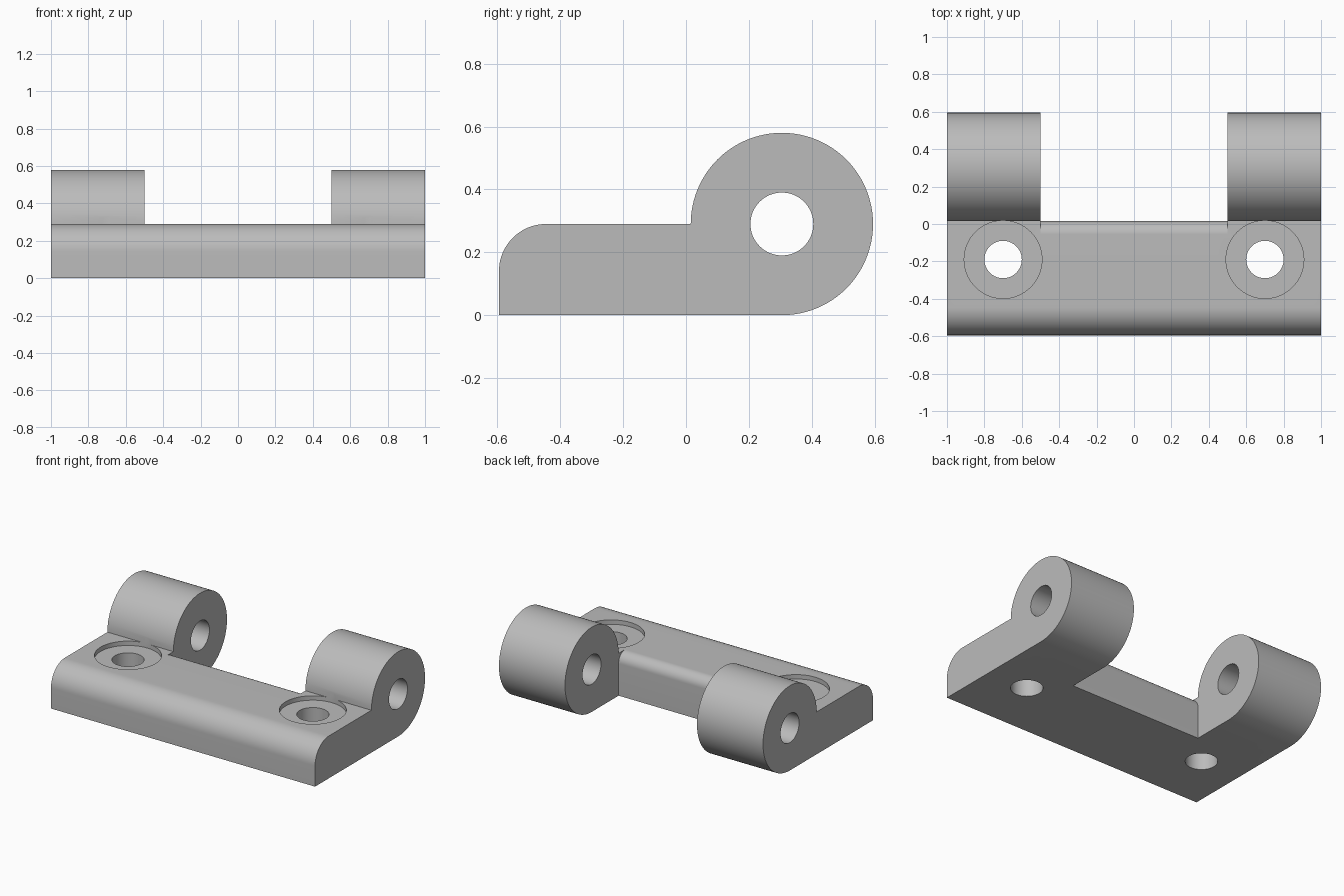
import bpy
import bmesh
from math import sin, cos, pi, radians

cube = bpy.data.objects.get("Cube")
if cube:
    bpy.data.objects.remove(cube, do_unlink=True)

HEIGHT = 0.29       # plate thickness, also knuckle radius
HALF_DEPTH = 0.595
PIN_Y = HALF_DEPTH - HEIGHT
BACK = PIN_Y - HEIGHT
FRONT_R = 0.15      # front edge rounding
BACK_R = 0.07       # rounding between the knuckles

metal = bpy.data.materials.new("light grey metal")
metal.use_nodes = True
GREY = (0.5, 0.5, 0.5, 1)
metal.diffuse_color = GREY
metal.node_tree.nodes["Principled BSDF"].inputs["Base Color"].default_value = GREY


def arc(cy, cz, r, start, end, steps):
    """Points on an arc in the y-z plane, angles in degrees."""
    angles = [radians(start + (end - start) * i / steps) for i in range(steps + 1)]
    return [(cy + r * cos(a), cz + r * sin(a)) for a in angles]


def extrude_profile(name, points, half_width):
    """Extrude a y-z profile symmetrically along x."""
    bm = bmesh.new()
    face = bm.faces.new([bm.verts.new((-half_width, y, z)) for y, z in points])
    new = bmesh.ops.extrude_face_region(bm, geom=[face])["geom"]
    verts = [v for v in new if isinstance(v, bmesh.types.BMVert)]
    bmesh.ops.translate(bm, verts=verts, vec=(2 * half_width, 0, 0))
    bmesh.ops.recalc_face_normals(bm, faces=bm.faces)
    mesh = bpy.data.meshes.new(name)
    bm.to_mesh(mesh)
    bm.free()
    mesh.materials.append(metal)
    obj = bpy.data.objects.new(name, mesh)
    bpy.context.collection.objects.link(obj)
    return obj


def cylinder_cutter(name, radius, depth, location, rotation=(0, 0, 0)):
    bpy.ops.mesh.primitive_cylinder_add(vertices=64, radius=radius, depth=depth,
                                        location=location, rotation=rotation)
    obj = bpy.context.object
    obj.name = name
    obj.data.materials.append(metal)
    return obj


# Full-width body: plate with rounded front edge and knuckle at the back
body = [(-HALF_DEPTH, 0)]
body += arc(PIN_Y, HEIGHT, HEIGHT, -90, 180, 72)
body += arc(FRONT_R - HALF_DEPTH, HEIGHT - FRONT_R, FRONT_R, 90, 180, 20)
hinge = extrude_profile("hinge_leaf", body, 1)

# Gap between the knuckles, leaving a rounded back edge on the plate
gap = [(BACK, -0.1), (1, -0.1), (1, 1), (BACK - BACK_R, 1)]
gap += arc(BACK - BACK_R, HEIGHT - BACK_R, BACK_R, 90, 0, 12)
cutters = [extrude_profile("knuckle_gap_cutter", gap, 0.5)]

# Pin bore, screw holes and shallow counterbores
cutters.append(cylinder_cutter("pin_bore_cutter", 0.1, 3, (0, PIN_Y, HEIGHT), (0, pi / 2, 0)))
for side, x in (("right", -0.7), ("left", 0.7)):
    cutters.append(cylinder_cutter(side + "_screw_hole_cutter", 0.1, 1, (x, -0.19, 0.2)))
    cutters.append(cylinder_cutter(side + "_counterbore_cutter", 0.208, 0.3, (x, -0.19, HEIGHT + 0.12)))

for cutter in cutters:
    mod = hinge.modifiers.new(cutter.name, "BOOLEAN")
    mod.operation = "DIFFERENCE"
    mod.solver = "EXACT"
    mod.object = cutter

# Apply the cuts and remove the helpers
bpy.ops.object.select_all(action="DESELECT")
hinge.select_set(True)
bpy.context.view_layer.objects.active = hinge
for cutter in cutters:
    cutter.hide_render = True
    bpy.ops.object.modifier_apply(modifier=cutter.name)
    bpy.data.objects.remove(cutter, do_unlink=True)
bpy.ops.object.shade_smooth_by_angle(angle=radians(30))
